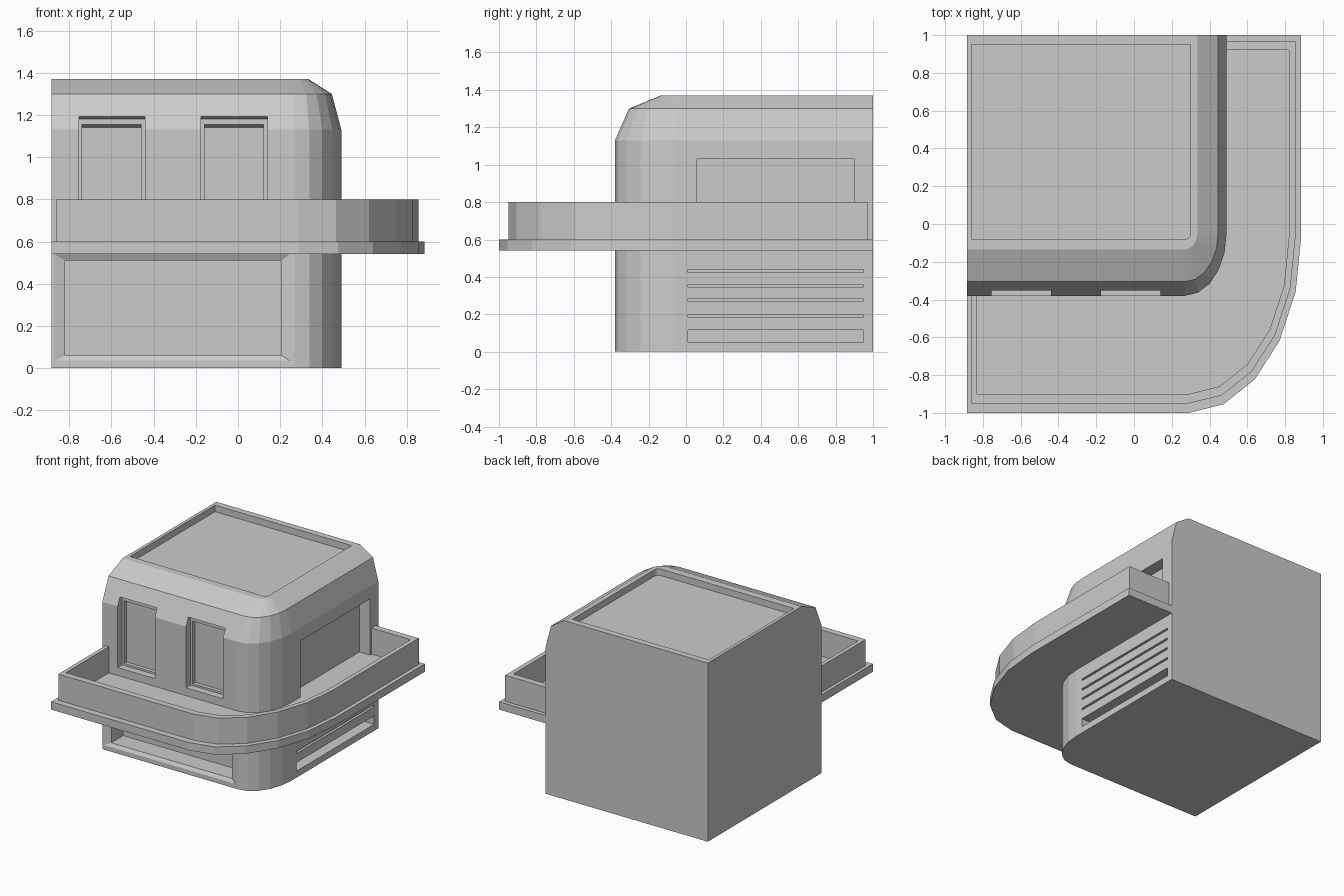
import bpy, bmesh
from math import sin, cos, pi

if "Cube" in bpy.data.objects:
    bpy.data.objects.remove(bpy.data.objects["Cube"])

def corner(cx, cy, rx, ry, n=5):
    # quarter-ellipse from the front side round to the right side
    return [(cx + rx * sin(i * pi / 2 / n), cy - ry * cos(i * pi / 2 / n)) for i in range(n + 1)]

def make(name, verts, faces):
    me = bpy.data.meshes.new(name)
    me.from_pydata(verts, [], faces)
    bm = bmesh.new()
    bm.from_mesh(me)
    bmesh.ops.recalc_face_normals(bm, faces=bm.faces)
    bm.to_mesh(me)
    bm.free()
    ob = bpy.data.objects.new(name, me)
    bpy.context.collection.objects.link(ob)
    return ob

def loft(name, rings):
    # closed rings of equal length, capped at both ends
    n = len(rings[0])
    verts = [v for r in rings for v in r]
    faces = [tuple(range(n)), tuple(range(len(verts) - n, len(verts)))]
    for k in range(len(rings) - 1):
        for i in range(n):
            j = (i + 1) % n
            faces.append((k*n + i, k*n + j, (k+1)*n + j, (k+1)*n + i))
    return make(name, verts, faces)

def band(name, outer, inner, z0, z1):
    # solid strip between two matching open paths
    rings = [[(*o, z0), (*o, z1), (*i, z1), (*i, z0)] for o, i in zip(outer, inner)]
    return loft(name, rings)

def cut(target, cutter):
    cutter.hide_render = True
    m = target.modifiers.new("cut", 'BOOLEAN')
    m.operation = 'DIFFERENCE'
    m.solver = 'EXACT'
    m.object = cutter
    bpy.context.view_layer.objects.active = target
    bpy.ops.object.modifier_apply(modifier=m.name)
    bpy.data.objects.remove(cutter)

def front_cut(target, steps):
    # rectangular opening in the front: (y, x0, x1, z0, z1) per depth
    cut(target, loft("cutter", [[(a, y, c), (b, y, c), (b, y, d), (a, y, d)]
                                for y, a, b, c, d in steps]))

def side_cut(target, depth, y0, y1, z0, z1):
    xs = (0.49 - depth, 0.6)
    cut(target, loft("cutter", [[(x, y0, z0), (x, y1, z0), (x, y1, z1), (x, y0, z1)] for x in xs]))

# main body with rounded corner, sloped shoulders and sunken roof
L, R, F, B = -0.885, 0.49, -0.38, 1.0
def body_ring(z, rx, ry, left=L, back=B):
    c = corner(0.27, -0.05, rx, ry)
    return [(x, y, z) for x, y in [(left, c[0][1])] + c + [(c[-1][0], back), (left, back)]]

body = loft("building_body", [
    body_ring(0, 0.22, 0.33), body_ring(1.13, 0.22, 0.33),
    body_ring(1.30, 0.175, 0.255), body_ring(1.37, 0.065, 0.085),
    body_ring(1.37, 0.03, 0.03, -0.86, 0.95), body_ring(1.32, 0.03, 0.03, -0.86, 0.95)])

# two stepped window recesses
for x in (-0.755, -0.175):
    front_cut(body, [(-0.5, x, x + 0.315, 0.66, 1.195),
                     (-0.36, x, x + 0.315, 0.66, 1.195),
                     (-0.325, x, x + 0.315, 0.66, 1.18)])
    front_cut(body, [(-0.36, x + 0.015, x + 0.295, 0.675, 1.155),
                     (-0.325, x + 0.015, x + 0.295, 0.675, 1.155),
                     (-0.295, x + 0.015, x + 0.295, 0.675, 1.14)])

# lower front opening with chamfered edge
front_cut(body, [(-0.45, -0.87, 0.245, 0.035, 0.54),
                 (-0.38, -0.87, 0.245, 0.035, 0.54),
                 (-0.365, -0.82, 0.205, 0.06, 0.51),
                 (-0.22, -0.82, 0.205, 0.06, 0.51)])

# side doorway and vent slots
side_cut(body, 0.09, 0.06, 0.90, 0.60, 1.03)
for z0, z1 in ((0.05, 0.115), (0.185, 0.2), (0.268, 0.283), (0.345, 0.36), (0.425, 0.44)):
    side_cut(body, 0.08, 0.01, 0.95, z0, z1)

# balcony slab wrapping front and right side
band("balcony_slab",
     [(L, -1)] + corner(0.29, -0.07, 0.595, 0.93) + [(0.885, 1)],
     [(L, F)] + corner(0.27, -0.05, 0.22, 0.33) + [(R, 1)], 0.54, 0.60)

# parapet wall with returns running back into the body
band("balcony_parapet",
     [(-0.86, -0.375), (-0.86, -0.95)] + corner(0.29, -0.07, 0.565, 0.88) + [(0.855, 0.97), (0.485, 0.97)],
     [(-0.83, -0.375), (-0.83, -0.90)] + corner(0.29, -0.07, 0.53, 0.83) + [(0.82, 0.92), (0.485, 0.92)],
     0.60, 0.80)
